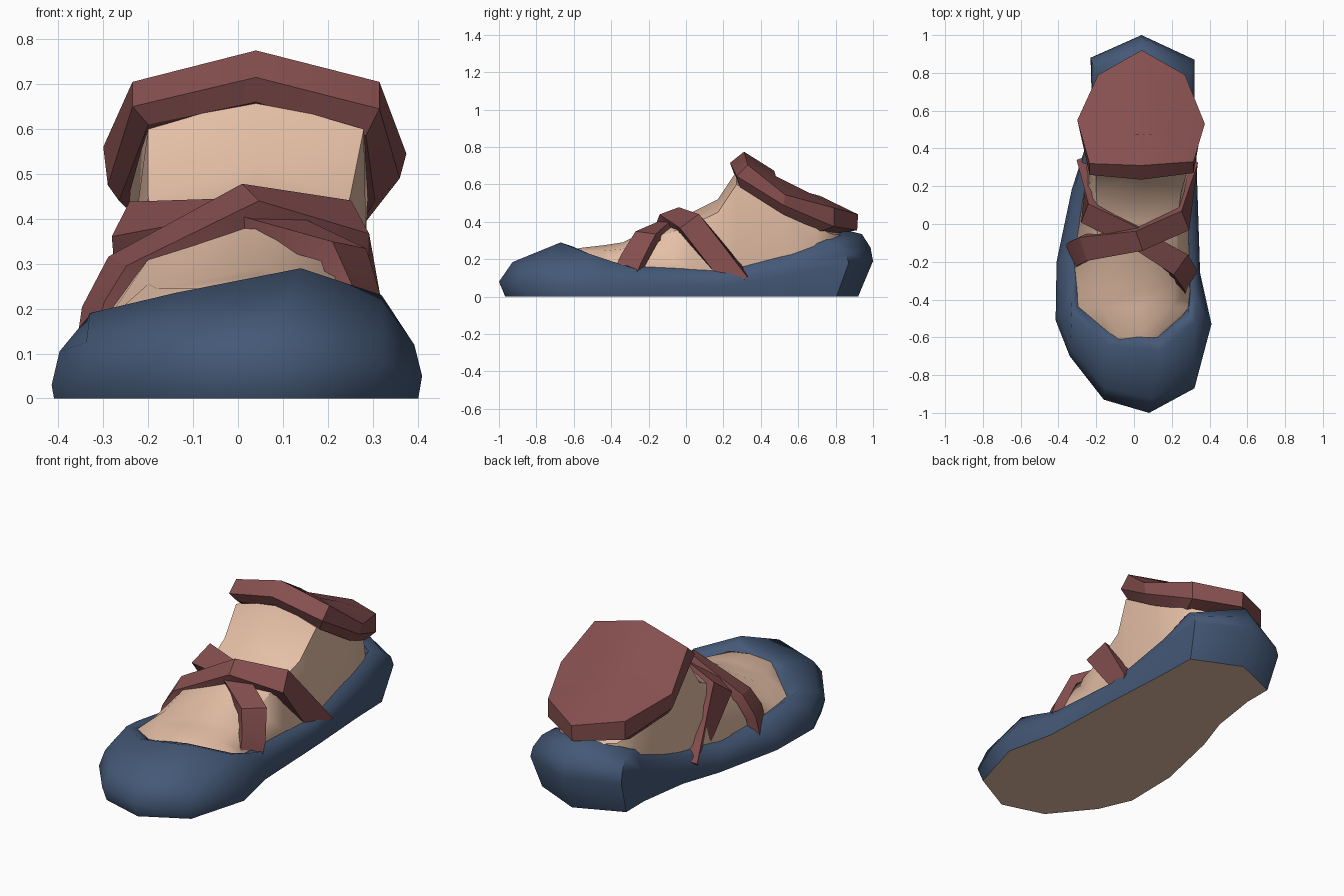
import bpy, bmesh
from math import radians
from mathutils import Vector


def material(name, color):
    m = bpy.data.materials.new(name)
    m.diffuse_color = (*color, 1)
    return m


SKIN = material("skin", (0.78, 0.52, 0.38))
BLUE = material("blue_leather", (0.058, 0.098, 0.182))
RED = material("red_leather", (0.238, 0.078, 0.078))


def loft(name, rings, mats, angle=35, start=True, end=True):
    """Skin closed rings of equal length, optionally capping the ends."""
    bm = bmesh.new()
    rows = [[bm.verts.new(p) for p in ring] for ring in rings]
    n = len(rows[0])
    for a, b in zip(rows, rows[1:]):
        for i in range(n):
            j = (i + 1) % n
            bm.faces.new((a[i], a[j], b[j], b[i]))
    for use, row in ((start, rows[0]), (end, rows[-1])):
        if use:
            bm.faces.new(row)
    bmesh.ops.recalc_face_normals(bm, faces=bm.faces)
    me = bpy.data.meshes.new(name)
    bm.to_mesh(me)
    bm.free()
    ob = bpy.data.objects.new(name, me)
    bpy.context.collection.objects.link(ob)
    for m in mats:
        me.materials.append(m)
    bpy.ops.object.select_all(action='DESELECT')
    ob.select_set(True)
    bpy.context.view_layer.objects.active = ob
    bpy.ops.object.shade_smooth_by_angle(angle=radians(angle))
    return ob


# Shoe: widest outline point and rim point at each station around the foot
stations = [
    (0.08, -1.00, 0.08, 0.14, -0.67, 0.29),
    (-0.16, -0.93, 0.08, -0.14, -0.64, 0.235),
    (-0.34, -0.70, 0.06, -0.33, -0.48, 0.19),
    (-0.415, -0.51, 0.03, -0.335, -0.38, 0.18),
    (-0.41, -0.20, 0.03, -0.355, -0.20, 0.14),
    (-0.33, 0.18, 0.05, -0.30, 0.10, 0.11),
    (-0.26, 0.40, 0.08, -0.25, 0.42, 0.16),
    (-0.225, 0.70, 0.14, -0.21, 0.70, 0.24),
    (-0.23, 0.88, 0.18, -0.21, 0.82, 0.29),
    (0.04, 1.00, 0.19, 0.04, 0.94, 0.335),
    (0.32, 0.87, 0.18, 0.30, 0.80, 0.275),
    (0.32, 0.62, 0.13, 0.30, 0.60, 0.21),
    (0.335, 0.20, 0.06, 0.315, 0.20, 0.12),
    (0.35, -0.26, 0.04, 0.325, -0.24, 0.14),
    (0.41, -0.53, 0.05, 0.33, -0.40, 0.19),
    (0.32, -0.87, 0.08, 0.32, -0.52, 0.23),
]
bottom, wide, upper, rim, lip, inner = [], [], [], [], [], []
for x, y, z, rx, ry, rz in stations:
    k = 1 - 0.42 * z
    bottom.append((x * k, y * k, 0))
    wide.append((x, y, z))
    upper.append((x + (rx - x) * 0.22, y + (ry - y) * 0.22, (z + rz) / 2))
    rim.append((rx, ry, rz))
    lz = rz + (0.02 if ry > -0.3 else -0.02)
    lip.append((rx * 0.9, ry * 0.91, lz))
    inner.append((rx * 0.86, ry * 0.87, lz - 0.1))
shoe = loft("shoe", [bottom, wide, upper, rim, lip, inner], [BLUE, SKIN], 62, end=False)
# Sole underside: flat and skin coloured
for f in shoe.data.polygons:
    if f.normal.z < -0.9 and f.center.z < 0.01:
        f.material_index = 1

# Foot: y, side left/right x, side z, shoulder left/right x, shoulder z, ridge z
sections = [
    (-0.63, -0.11, 0.13, 0.20, -0.08, 0.11, 0.225, 0.235),
    (-0.57, -0.15, 0.19, 0.20, -0.09, 0.14, 0.245, 0.26),
    (-0.44, -0.30, 0.292, 0.165, -0.18, 0.20, 0.245, 0.275),
    (-0.34, -0.305, 0.30, 0.155, -0.20, 0.21, 0.255, 0.29),
    (-0.18, -0.325, 0.295, 0.145, -0.20, 0.23, 0.31, 0.365),
    (0.02, -0.288, 0.295, 0.13, -0.19, 0.23, 0.38, 0.445),
    (0.17, -0.265, 0.29, 0.13, -0.20, 0.25, 0.45, 0.52),
    (0.27, -0.252, 0.29, 0.15, -0.20, 0.28, 0.60, 0.67),
    (0.52, -0.225, 0.278, 0.20, -0.24, 0.29, 0.48, 0.52),
    (0.70, -0.195, 0.275, 0.25, -0.18, 0.26, 0.37, 0.39),
    (0.78, -0.14, 0.21, 0.28, -0.13, 0.20, 0.335, 0.35),
    (0.86, 0.01, 0.07, 0.28, 0.01, 0.07, 0.325, 0.335),
]
loft("foot", [[(a * 0.9, y, 0.06), (a, y, zb), (c, y, zs), (0.04, y, zr),
               (d, y, zs), (b, y, zb), (b * 0.9, y, 0.06)]
              for y, a, b, zb, c, d, zs, zr in sections], [SKIN], 50)

# Ankle cuff: tilted eight-sided band with a closed top
cuff_top = [(0.04, 0.31, 0.775), (-0.235, 0.32, 0.705), (-0.30, 0.55, 0.56),
            (-0.19, 0.79, 0.475), (0.04, 0.92, 0.44), (0.27, 0.79, 0.475),
            (0.375, 0.53, 0.545), (0.315, 0.33, 0.705)]
cuff_mid = [(0.04, 0.235, 0.715), (-0.235, 0.26, 0.65), (-0.29, 0.53, 0.475),
            (-0.19, 0.79, 0.375), (0.04, 0.915, 0.355), (0.27, 0.79, 0.375),
            (0.36, 0.52, 0.49), (0.315, 0.27, 0.645)]
cuff_low = [(0.04, 0.26, 0.66), (-0.20, 0.28, 0.61), (-0.265, 0.53, 0.44),
            (-0.17, 0.72, 0.35), (0.04, 0.79, 0.335), (0.25, 0.72, 0.35),
            (0.305, 0.52, 0.44), (0.285, 0.29, 0.585)]
cuff_cap = [tuple(Vector(p).lerp(Vector((0.04, 0.58, 0.605)), 0.6)) for p in cuff_top]
loft("ankle_cuff", [cuff_low, cuff_mid, cuff_top, cuff_cap], [RED], 28)


# Crossed straps: rectangular band swept over the instep, wider at its ends
def strap(name, path, half_thick=0.026):
    pts = [Vector(p) for p in path]
    rings = []
    for i, p in enumerate(pts):
        t = (pts[min(i + 1, len(pts) - 1)] - pts[max(i - 1, 0)]).normalized()
        out = (p - Vector((0.02, p.y + 0.12, 0.1))).normalized()
        w = t.cross(out).normalized()
        n = w.cross(t).normalized() * half_thick
        w *= 0.058 if abs(p.x) < 0.1 else 0.066
        rings.append([p + w + n, p - w + n, p - w - n, p + w - n])
    loft(name, rings, [RED], 30)


strap("upper_strap", [(0.29, 0.29, 0.07), (0.25, 0.02, 0.39), (0.03, -0.08, 0.435),
                      (-0.255, -0.125, 0.285), (-0.30, -0.15, 0.20), (-0.32, -0.17, 0.08)])
strap("lower_strap", [(-0.255, 0.30, 0.07), (-0.24, 0.06, 0.385), (0.02, -0.07, 0.405),
                      (0.235, -0.21, 0.32), (0.275, -0.28, 0.20), (0.285, -0.34, 0.08)])
